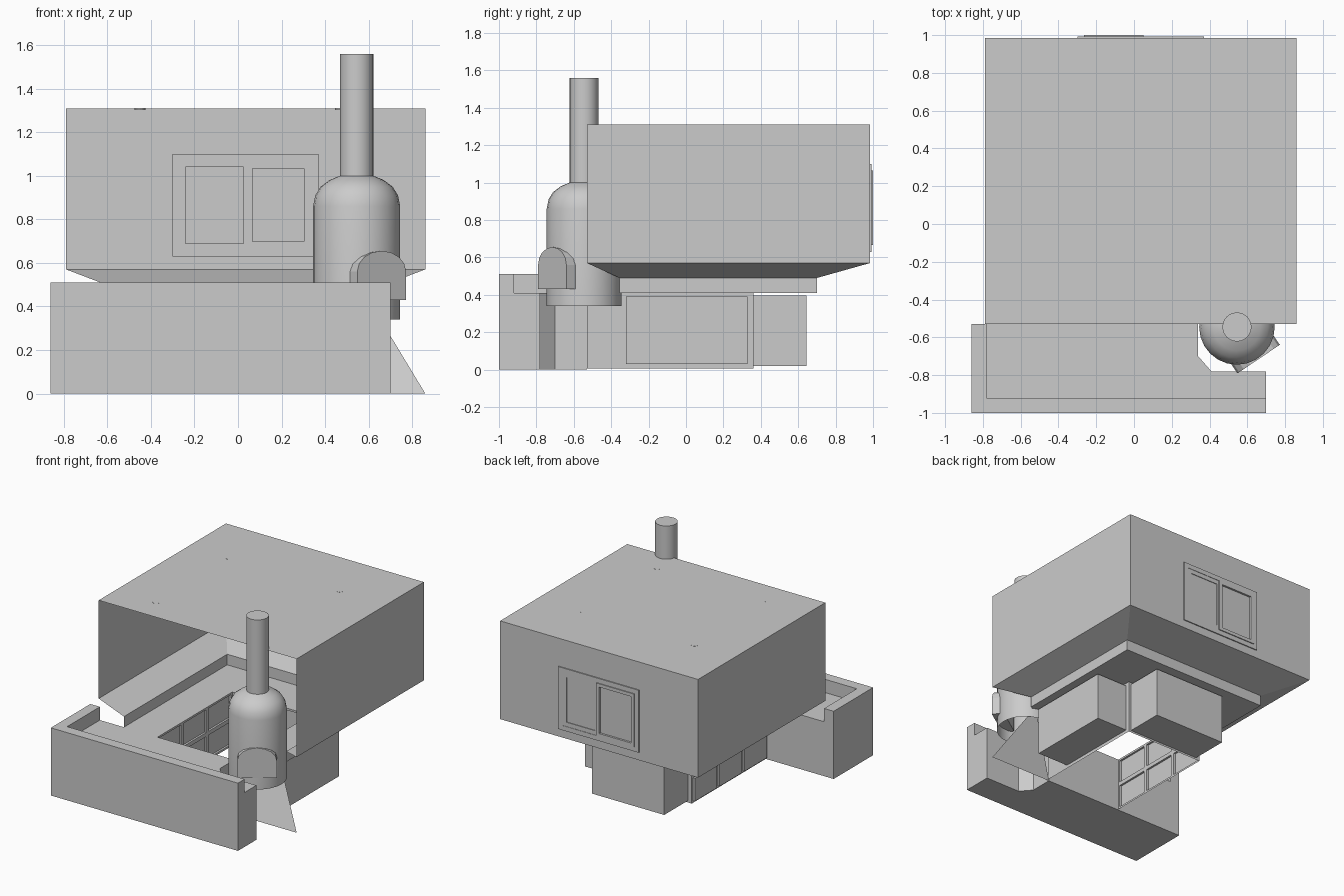
import bpy, bmesh, math
from mathutils import Matrix, Vector

if "Cube" in bpy.data.objects:
    bpy.data.objects.remove(bpy.data.objects["Cube"])


def mesh(name, verts, faces):
    me = bpy.data.meshes.new(name)
    me.from_pydata([tuple(v) for v in verts], [], faces)
    me.validate()
    ob = bpy.data.objects.new(name, me)
    bpy.context.collection.objects.link(ob)
    return ob


def boxes(name, specs):
    """Several axis-aligned boxes in one object: (x0, x1, y0, y1, z0, z1)."""
    vs, fs = [], []
    for x0, x1, y0, y1, z0, z1 in specs:
        n = len(vs)
        vs += [(x, y, z) for z in (z0, z1) for x, y in ((x0, y0), (x1, y0), (x1, y1), (x0, y1))]
        fs += [[n + i for i in f] for f in
               ((3, 2, 1, 0), (4, 5, 6, 7), (0, 1, 5, 4), (1, 2, 6, 5), (2, 3, 7, 6), (3, 0, 4, 7))]
    return mesh(name, vs, fs)


def frame(name, x0, x1, z0, z1, w, y0, y1):
    return boxes(name, [(x0, x1, y0, y1, z0, z0 + w), (x0, x1, y0, y1, z1 - w, z1),
                        (x0, x0 + w, y0, y1, z0 + w, z1 - w), (x1 - w, x1, y0, y1, z0 + w, z1 - w)])


def prism(name, pts, place, d0, d1):
    n = len(pts)
    vs = [place(u, v, d) for d in (d0, d1) for u, v in pts]
    fs = [list(range(n))[::-1], list(range(n, 2 * n))]
    fs += [[i, (i + 1) % n, n + (i + 1) % n, n + i] for i in range(n)]
    return mesh(name, vs, fs)


def recess(name, outer, hole, depth, place):
    """Wall rectangle (u0, u1, z0, z1) with a rectangular niche sunk into it."""
    ring = lambda r: [(r[0], r[2]), (r[1], r[2]), (r[1], r[3]), (r[0], r[3])]
    vs = [place(u, z, d) for r, d in ((outer, 0), (hole, 0), (hole, depth)) for u, z in ring(r)]
    fs = [[k + i, k + (i + 1) % 4, k + 4 + (i + 1) % 4, k + 4 + i] for k in (0, 4) for i in range(4)]
    return mesh(name, vs, fs + [[8, 9, 10, 11]])


# Room shell: open-fronted walls, sloped skirt, step and floor ring lofted as U shapes
outer = [(-.79, -.53), (-.79, .985), (.86, .985), (.86, -.53)]
inner = [(-.58, -.53), (-.58, .70), (.65, .70), (.65, -.355)]
pit = [(-.30, -.53), (-.30, .36), (.35, .36), (.35, -.53)]
rows = [(outer, 1.31), (outer, .57), (inner, .49), (inner, .41), (pit, .41)]
verts = [(x, y, z) for path, z in rows for x, y in path]
faces = [[r * 4 + i, r * 4 + i + 1, r * 4 + i + 5, r * 4 + i + 4]
         for r in range(len(rows) - 1) for i in range(3)]
mesh("room_shell", verts, faces + [[0, 1, 2, 3]])

# Pit walls with niches on the right and back
recess("right_niche", (-.53, .36, .005, .41), (-.32, .33, .03, .39), .26,
       lambda u, z, d: (.35 + d, u, z))
recess("back_niche", (-.30, .35, .005, .41), (-.27, .33, .02, .395), .285,
       lambda u, z, d: (u, .36 + d, z))

# Left pit wall: grid of shallow panels
for i in range(3):
    for j in range(2):
        w, h = .89 / 3, .2025
        u, z = -.53 + i * w, .005 + j * h
        recess("left_panel", (u, u + w, z, z + h), (u + .015, u + w - .015, z + .015, z + h - .015),
               .015, lambda u, z, d: (-.30 - d, u, z))

# Slanted corner flap below the stove
mesh("corner_flap", [(.34, -.53, 0), (.86, -.53, 0), (.60, -.365, .43)], [[0, 1, 2]])

# Front counter with raised rim
prism("counter", [(-.86, -1), (.70, -1), (.70, -.78), (.41, -.78), (.34, -.70), (.34, -.53), (-.86, -.53)],
      lambda u, v, d: (u, v, d), 0, .41)
prism("counter_rim", [(-.86, -1), (.70, -1), (.70, -.92), (-.78, -.92), (-.78, -.53), (-.86, -.53)],
      lambda u, v, d: (u, v, d), .41, .51)

# Stove body and flue, turned from one profile
profile = [(.20, .34), (.20, .86), (.19, .91), (.165, .95), (.125, .98), (.077, 1.0), (.077, 1.56)]
SIDES = 24
vs = [(.545 + r * math.cos(2 * math.pi * k / SIDES), -.545 + r * math.sin(2 * math.pi * k / SIDES), z)
      for r, z in profile for k in range(SIDES)]
fs = [[r * SIDES + k, r * SIDES + (k + 1) % SIDES, (r + 1) * SIDES + (k + 1) % SIDES, (r + 1) * SIDES + k]
      for r in range(len(profile) - 1) for k in range(SIDES)]
fs.append([(len(profile) - 1) * SIDES + k for k in range(SIDES)])
stove = mesh("stove", vs, fs)
bpy.context.view_layer.objects.active = stove
stove.select_set(True)
bpy.ops.object.shade_smooth_by_angle(angle=math.radians(35))

# Arched stove door facing front right
n, t = Vector((.56, -.83, 0)), Vector((.83, .56, 0))
arch = [(-.135, .43), (.135, .43)]
arch += [(.135 * math.cos(a), .56 + .095 * math.sin(a)) for a in [math.pi * k / 8 for k in range(9)]]
prism("stove_door", arch, lambda u, z, d: Vector((.545, -.545, z)) + t * u + n * d - Vector((0, 0, 0)),
      .12, .205)

# Sliding window in the back wall
frame("window_frame", -.30, .37, .63, 1.10, .035, .975, .993)
frame("window_sash_left", -.265, .05, .665, 1.065, .025, .978, 1.0)
frame("window_sash_right", .035, .335, .665, 1.065, .032, .977, .990)

# Four small ceiling lights
for x in (-.45, .47):
    for y in (-.33, .54):
        pts = [(x + .025 * math.cos(math.pi * k / 6), y + .025 * math.sin(math.pi * k / 6)) for k in range(12)]
        prism("ceiling_light", pts, lambda u, v, d: (u, v, d), 1.302, 1.311)
